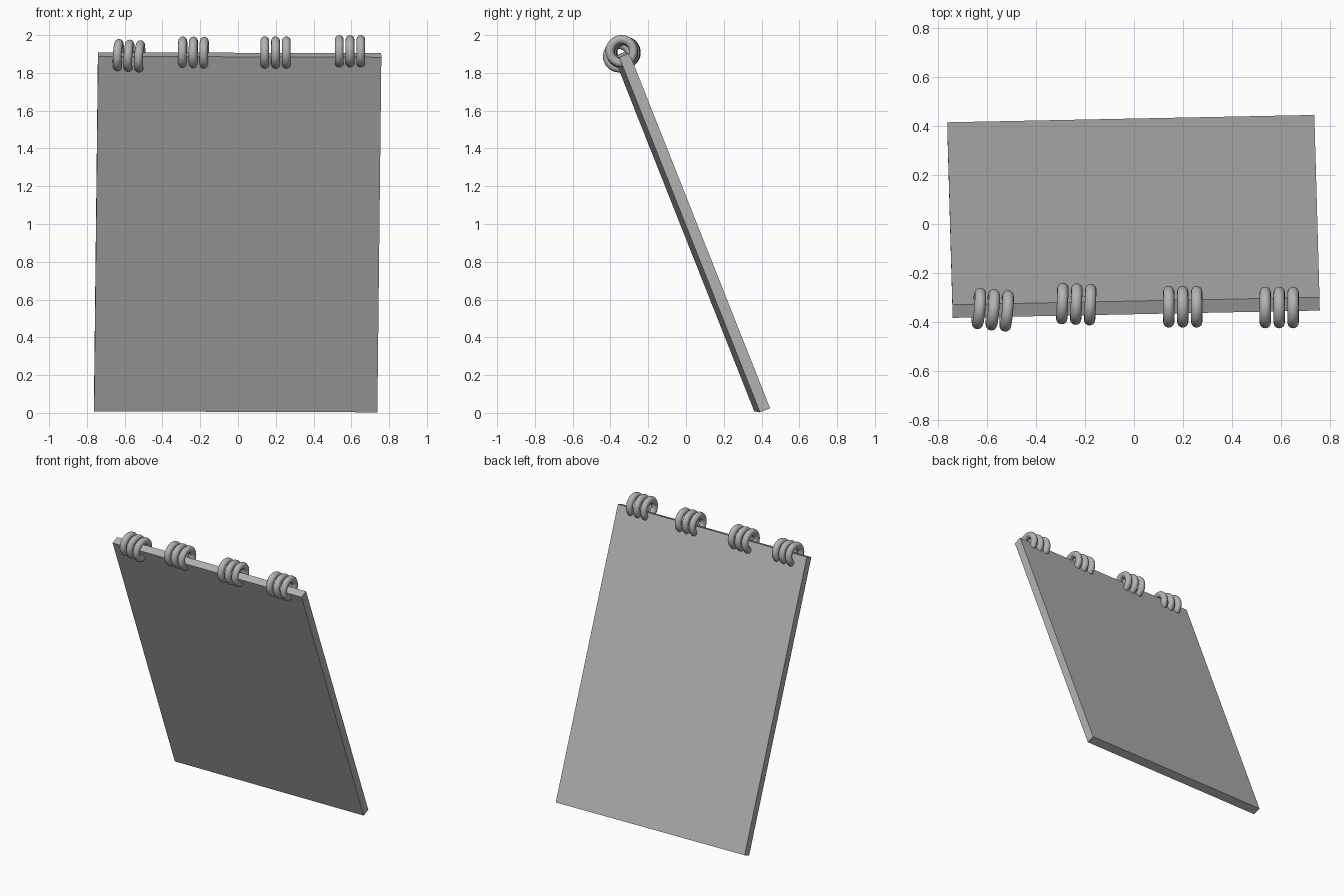
import bpy
import math
from mathutils import Matrix, Vector

default = bpy.data.objects.get("Cube")
if default:
    bpy.data.objects.remove(default, do_unlink=True)

grey = bpy.data.materials.new("plain grey")
grey.use_nodes = True
GREY = (0.45, 0.45, 0.45, 1)
grey.diffuse_color = GREY
grey.node_tree.nodes["Principled BSDF"].inputs["Base Color"].default_value = GREY


def frame(x_axis, z_hint, centre):
    """Matrix with the given x axis, z near the hint, placed at centre."""
    x = Vector(x_axis).normalized()
    y = Vector(z_hint).cross(x).normalized()
    z = x.cross(y)
    return Matrix.Translation(centre) @ Matrix((x, y, z)).transposed().to_4x4()


# Leaning flat board
bpy.ops.mesh.primitive_cube_add(size=1)
board = bpy.context.object
board.name = "leaning_board"
board.data.transform(Matrix.Diagonal((1.5, 0.058, 2.022, 1)))
board.data.transform(frame((1.5, 0.03, -0.005), (0.025, -0.745, 1.88), (-0.002, 0.031, 0.956)))
board.data.materials.append(grey)

# Four groups of three binding rings: middle ring centre, axis of the group
groups = [
    ((-0.577, -0.35, 1.891), (1, -0.09, -0.06)),
    ((-0.236, -0.327, 1.907), (1, -0.04, -0.01)),
    ((0.199, -0.338, 1.908), (1, 0, 0)),
    ((0.593, -0.341, 1.915), (1, 0, 0)),
]
for g, (centre, axis) in enumerate(groups, 1):
    direction = Vector(axis).normalized()
    for i in (-1, 0, 1):
        bpy.ops.mesh.primitive_torus_add(major_radius=0.062, minor_radius=0.023,
                                         major_segments=48, minor_segments=16)
        ring = bpy.context.object
        ring.name = f"binding_ring_{g}_{i + 2}"
        ring.data.transform(Matrix.Rotation(math.pi / 2, 4, "Y"))
        ring.data.transform(frame(axis, (0, 0, 1), Vector(centre) + direction * 0.057 * i))
        ring.data.materials.append(grey)
        bpy.ops.object.shade_smooth()
